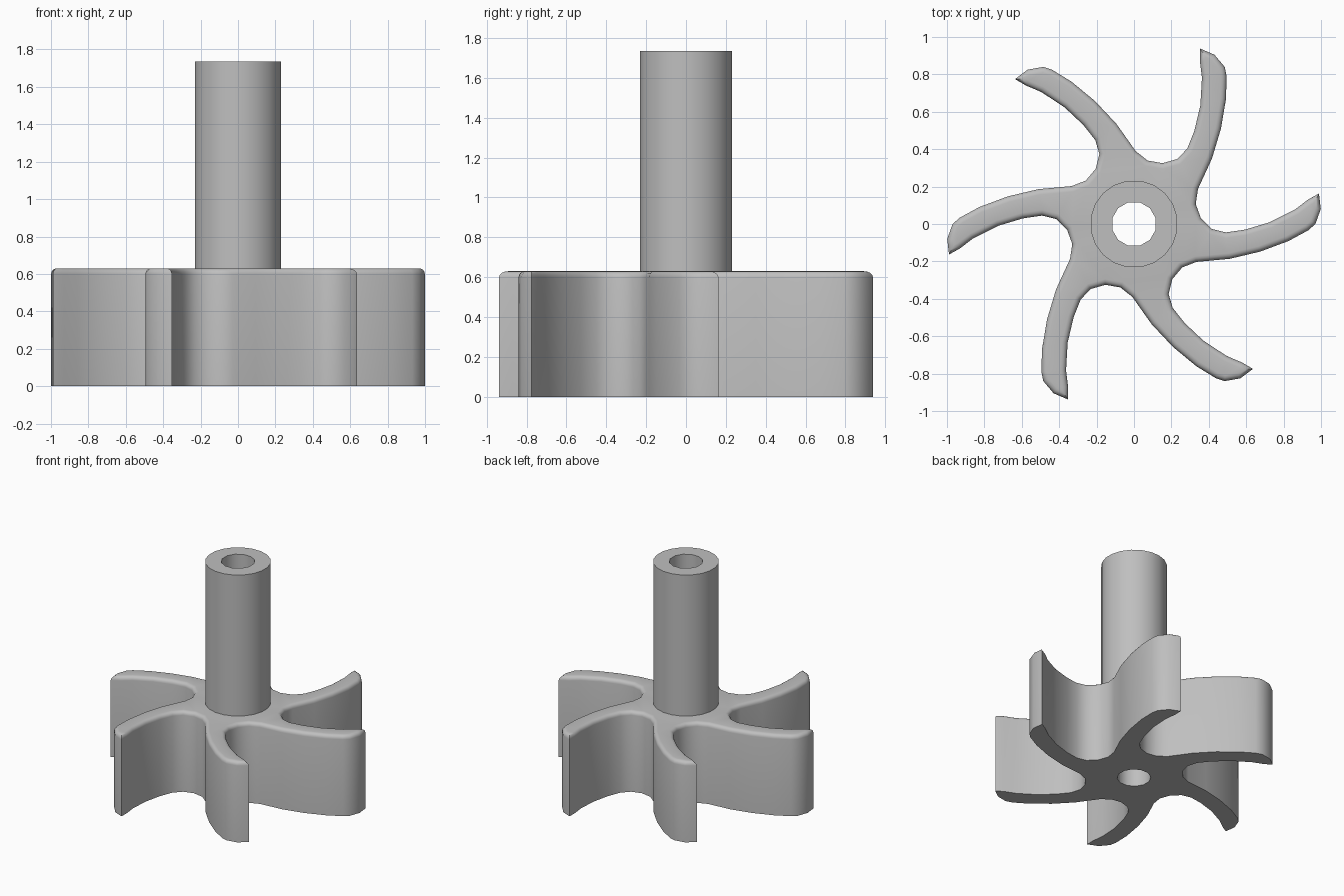
import bpy, bmesh, math
from mathutils import Vector, Matrix

cube = bpy.data.objects.get("Cube")
if cube:
    bpy.data.objects.remove(cube, do_unlink=True)

BLADES = 6
BODY_TOP, SHAFT_TOP = 0.63, 1.735
BORE, SHAFT = 0.12, 0.234
FILLET, STEPS = 0.03, 4

grey = bpy.data.materials.new("plain_grey")
grey.use_nodes = True
grey.diffuse_color = (0.52, 0.52, 0.52, 1)
grey.node_tree.nodes["Principled BSDF"].inputs["Base Color"].default_value = grey.diffuse_color


def circle(radius, sides):
    """Points on a circle with a flat side facing each axis."""
    angles = [math.tau * (i + 0.5) / sides for i in range(sides)]
    return [Vector((radius * math.cos(a), radius * math.sin(a))) for a in angles]


def inset(loop, amount):
    """Move a clockwise outline inward by a fixed distance."""
    result = []
    for i, p in enumerate(loop):
        a = (p - loop[i - 1]).normalized()
        b = (loop[(i + 1) % len(loop)] - p).normalized()
        na, nb = Vector((a.y, -a.x)), Vector((b.y, -b.x))
        result.append(p + (na + nb) * amount / (1 + na.dot(nb)))
    return result


def add_wall(bm, levels):
    """Stack outlines into a wall; return its first and last edge loops."""
    rings = [[bm.verts.new((p.x, p.y, z)) for p in loop] for loop, z in levels]
    n = len(rings[0])
    for low, high in zip(rings, rings[1:]):
        for i in range(n):
            j = (i + 1) % n
            bm.faces.new((low[i], low[j], high[j], high[i]))
    return [[bm.edges.get((r[i], r[(i + 1) % n])) for i in range(n)]
            for r in (rings[0], rings[-1])]


def make_part(name, outer_levels, top):
    """Closed solid with a round bore through its full height."""
    bm = bmesh.new()
    bottom = outer_levels[0][1]
    bore = circle(BORE, 12)
    outer = add_wall(bm, outer_levels)
    inner = add_wall(bm, [(bore, bottom), (bore, top)])
    for a, b in zip(outer, inner):
        bmesh.ops.triangle_fill(bm, use_beauty=True, edges=a + b)
    bmesh.ops.recalc_face_normals(bm, faces=bm.faces)
    mesh = bpy.data.meshes.new(name)
    bm.to_mesh(mesh)
    bm.free()
    mesh.materials.append(grey)
    obj = bpy.data.objects.new(name, mesh)
    bpy.context.collection.objects.link(obj)
    bpy.ops.object.select_all(action="DESELECT")
    obj.select_set(True)
    bpy.context.view_layer.objects.active = obj
    bpy.ops.object.shade_smooth_by_angle(angle=math.radians(32))
    return obj


# One blade: tip, outer edge, valley, then the inner edge of the next blade
blade = [(0.353, 0.938), (0.43, 0.905), (0.485, 0.84), (0.495, 0.79), (0.492, 0.67),
         (0.465, 0.51), (0.417, 0.35), (0.342, 0.187), (0.33, 0.107), (0.358, 0.03),
         (0.417, -0.027), (0.492, -0.045), (0.594, -0.03), (0.727, 0.01),
         (0.86, 0.077), (0.93, 0.13)]
outline = [Matrix.Rotation(-math.tau * k / BLADES, 2) @ Vector(p)
           for k in range(BLADES) for p in blade]

# Bladed body with a rounded top rim
levels = [(outline, 0.0)]
for s in range(STEPS + 1):
    t = math.pi / 2 * s / STEPS
    levels.append((inset(outline, FILLET * (1 - math.cos(t))),
                   BODY_TOP - FILLET * (1 - math.sin(t))))
make_part("bladed_body", levels, BODY_TOP)

# Hollow shaft standing on the body
ring = circle(SHAFT, 20)
make_part("hollow_shaft", [(ring, BODY_TOP), (ring, SHAFT_TOP)], SHAFT_TOP)
